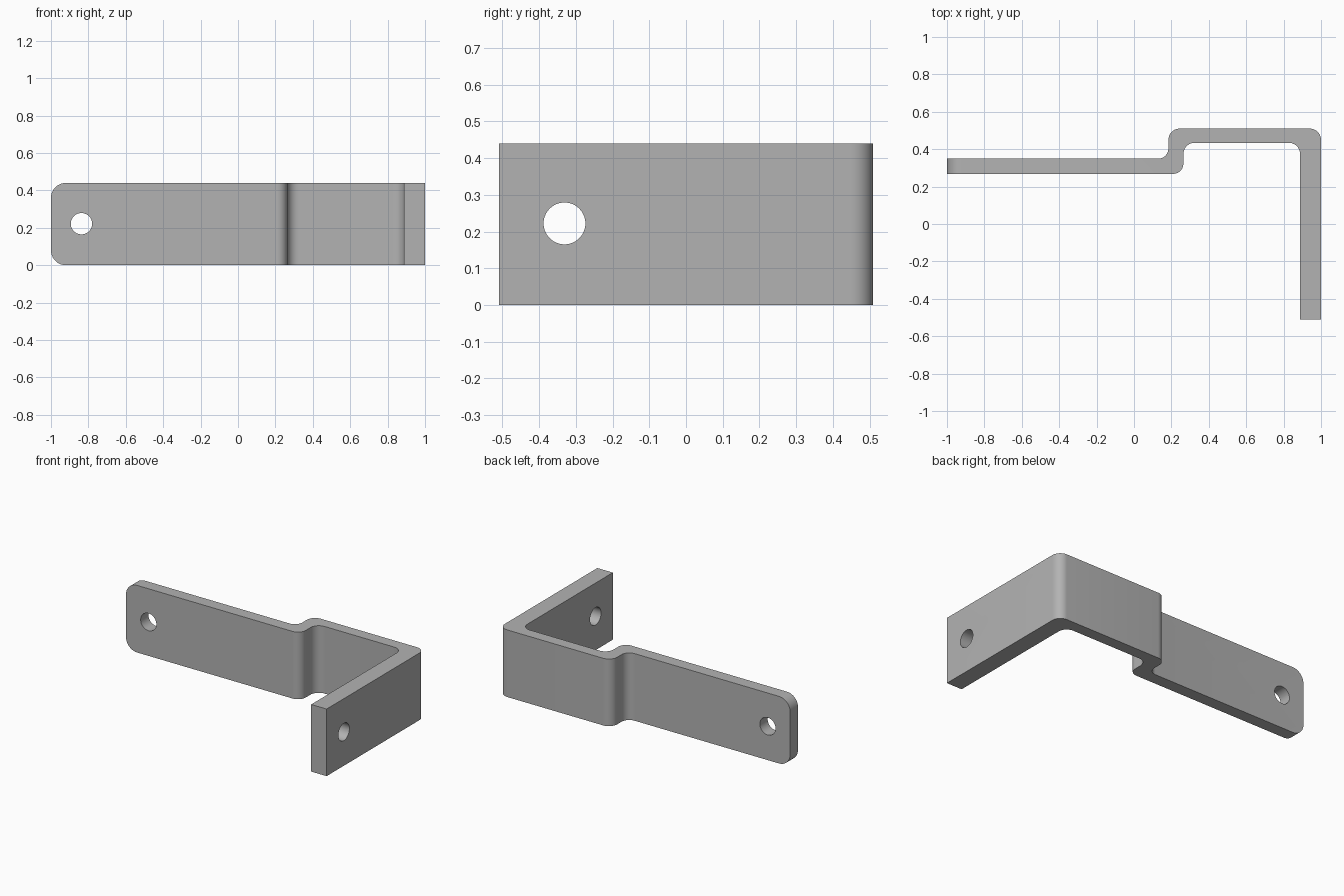
import bpy, bmesh, math
from mathutils import Vector

cube = bpy.data.objects.get("Cube")
if cube:
    bpy.data.objects.remove(cube, do_unlink=True)

HEIGHT = 0.44
FILLET = 0.06

steel = bpy.data.materials.new("grey_steel")
steel.use_nodes = True
grey = (0.45, 0.45, 0.45, 1)
steel.diffuse_color = grey
steel.node_tree.nodes["Principled BSDF"].inputs["Base Color"].default_value = grey


def fillet(prev, corner, nxt, radius, steps=10):
    """Points of a rounded right-angle corner."""
    a = (prev - corner).normalized() * radius
    b = (nxt - corner).normalized() * radius
    centre = corner + a + b
    return [centre - b * math.cos(t) - a * math.sin(t)
            for t in (math.pi / 2 * i / steps for i in range(steps + 1))]


# Bent strip outline seen from above: x, y, corner radius
corners = [
    (-1, 0.268, 0), (0.264, 0.268, 0.055), (0.264, 0.434, FILLET), (0.888, 0.434, FILLET),
    (0.888, -0.51, 0), (1, -0.51, 0), (1, 0.51, FILLET),
    (0.184, 0.51, FILLET), (0.184, 0.349, 0.055), (-1, 0.349, 0),
]
points = [Vector((x, y, 0)) for x, y, r in corners]
outline = []
for i, (x, y, r) in enumerate(corners):
    if r:
        outline += fillet(points[i - 1], points[i], points[(i + 1) % len(points)], r)
    else:
        outline.append(points[i])

# Extrude the outline to the strip height
bm = bmesh.new()
base = bm.faces.new([bm.verts.new(p) for p in outline])
top = bmesh.ops.extrude_face_region(bm, geom=[base])
bmesh.ops.translate(bm, vec=(0, 0, HEIGHT),
                    verts=[v for v in top["geom"] if isinstance(v, bmesh.types.BMVert)])
bmesh.ops.recalc_face_normals(bm, faces=bm.faces)

# Round the two corners of the long tab's free end
ends = [e for e in bm.edges
        if all(v.co.x < -0.99 for v in e.verts)
        and abs(e.verts[0].co.z - e.verts[1].co.z) < 0.01]
bmesh.ops.bevel(bm, geom=ends, offset=0.08, offset_type='OFFSET', segments=10,
                profile=0.5, affect='EDGES')
mesh = bpy.data.meshes.new("bent_bracket")
bm.to_mesh(mesh)
bm.free()
mesh.materials.append(steel)
bracket = bpy.data.objects.new("bent_bracket", mesh)
bpy.context.collection.objects.link(bracket)


def drill(location, rotation):
    """Cut a round screw hole through the bracket."""
    bpy.ops.mesh.primitive_cylinder_add(vertices=48, radius=0.057, depth=0.4,
                                        location=location, rotation=rotation)
    cutter = bpy.context.object
    cutter.name = "hole_cutter"
    cutter.hide_render = True
    cutter.data.materials.append(steel)
    cut = bracket.modifiers.new("screw_hole", 'BOOLEAN')
    cut.operation = 'DIFFERENCE'
    cut.solver = 'EXACT'
    cut.object = cutter
    bpy.ops.object.select_all(action='DESELECT')
    bracket.select_set(True)
    bpy.context.view_layer.objects.active = bracket
    bpy.ops.object.modifier_apply(modifier=cut.name)
    bpy.data.objects.remove(cutter, do_unlink=True)


# Screw holes in the long tab and the side arm
drill((-0.837, 0.31, 0.222), (math.pi / 2, 0, 0))
drill((0.944, -0.331, 0.222), (0, math.pi / 2, 0))

bpy.ops.object.shade_smooth_by_angle(angle=math.radians(30))
